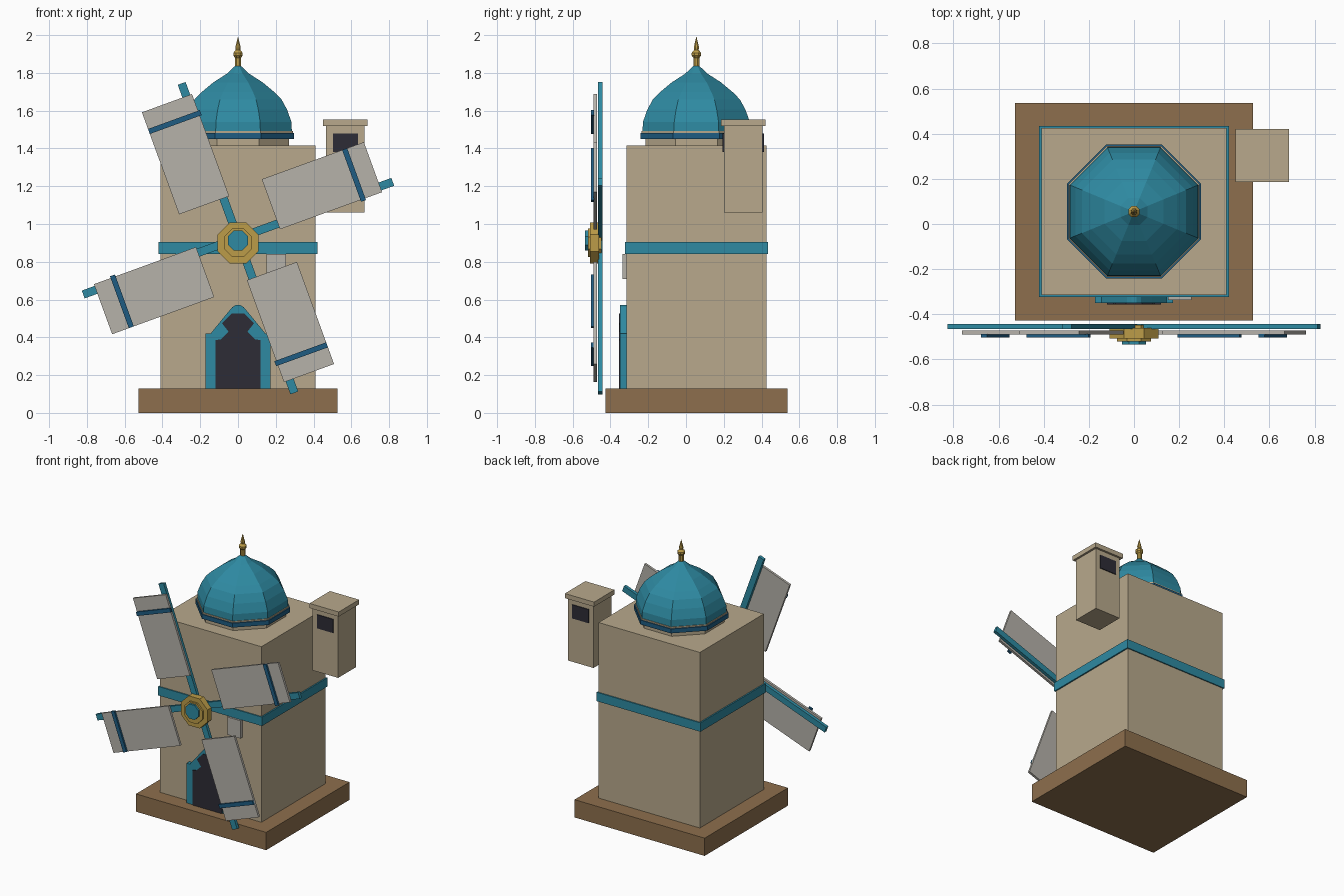
import bpy, bmesh, math
from mathutils import Matrix

old = bpy.data.objects.get("Cube")
if old:
    bpy.data.objects.remove(old, do_unlink=True)


def material(name, r, g, b):
    """Flat material from display values, stored as linear."""
    col = [((c / 255 + 0.055) / 1.055) ** 2.4 for c in (r, g, b)] + [1]
    m = bpy.data.materials.new(name)
    m.use_nodes = True
    m.diffuse_color = col
    m.node_tree.nodes["Principled BSDF"].inputs["Base Color"].default_value = col
    return m


STONE = material("sandstone", 184, 169, 140)
EARTH = material("brown_earth", 141, 111, 77)
TEAL = material("turquoise", 46, 138, 162)
BLUE = material("deep_blue", 30, 92, 130)
CLOTH = material("grey_canvas", 182, 178, 170)
GOLD = material("gold", 188, 156, 72)
DARK = material("dark_opening", 45, 44, 54)

CY = 0.055          # depth of the tower axis
FRONT = -0.315      # front wall plane


def finish(name, bm, mat, matrix=None):
    if matrix:
        bm.transform(matrix)
    bmesh.ops.recalc_face_normals(bm, faces=bm.faces)
    me = bpy.data.meshes.new(name)
    bm.to_mesh(me)
    bm.free()
    me.materials.append(mat)
    ob = bpy.data.objects.new(name, me)
    bpy.context.collection.objects.link(ob)
    return ob


def box(name, mat, x, y, z, matrix=None):
    """Box from (min, max) ranges."""
    bm = bmesh.new()
    bmesh.ops.create_cube(bm, size=1)
    for v in bm.verts:
        v.co = [(r[0] + r[1]) / 2 + c * (r[1] - r[0]) for c, r in zip(v.co, (x, y, z))]
    return finish(name, bm, mat, matrix)


def lathe(name, mat, profile, matrix, sides=8):
    """Faceted solid from (flat radius, height) pairs, flats facing the axes."""
    bm = bmesh.new()
    rings = []
    for r, z in profile:
        r /= math.cos(math.pi / sides)
        rings.append([bm.verts.new((r * math.cos(a), r * math.sin(a), z))
                      for a in [(i + 0.5) * math.tau / sides for i in range(sides)]])
    for lo, hi in zip(rings, rings[1:]):
        for i in range(sides):
            j = (i + 1) % sides
            bm.faces.new((lo[i], lo[j], hi[j], hi[i]))
    bm.faces.new(rings[0])
    bm.faces.new(rings[-1])
    return finish(name, bm, mat, matrix)


def plate(name, mat, half, y_front, y_back):
    """Upright plate from the right half of a symmetrical outline."""
    outline = half + [(-x, z) for x, z in reversed(half)]
    bm = bmesh.new()
    face = bm.faces.new([bm.verts.new((x, y_front, z)) for x, z in outline])
    out = bmesh.ops.extrude_face_region(bm, geom=[face])["geom"]
    for v in out:
        if isinstance(v, bmesh.types.BMVert):
            v.co.y = y_back
    return finish(name, bm, mat)


def centred(c, h):
    return (c - h, c + h)


# Base, tower and belt
box("base_slab", EARTH, centred(0, 0.527), centred(CY, 0.482), (0, 0.13))
box("tower", STONE, centred(0, 0.41), centred(CY, 0.37), (0.13, 1.415))
box("tower_belt", TEAL, centred(0, 0.42), centred(CY, 0.378), (0.84, 0.905))

# Dome with its drum, bands and finial
axis = Matrix.Translation((0, CY, 0))
lathe("dome_drum", STONE, [(0.27, 1.41), (0.27, 1.45)], axis)
lathe("dome_band", BLUE, [(0.297, 1.45), (0.297, 1.482)], axis)
lathe("dome_ring", STONE, [(0.29, 1.482), (0.29, 1.492)], axis)
lathe("dome", TEAL, [(0.285, 1.492), (0.283, 1.54), (0.26, 1.605), (0.23, 1.66),
                     (0.19, 1.70), (0.13, 1.75), (0.06, 1.795), (0.012, 1.84)], axis)
lathe("finial", GOLD, [(0.016, 1.82), (0.016, 1.88), (0.025, 1.892), (0.025, 1.906),
                       (0.012, 1.922), (0.014, 1.935), (0.001, 1.99)], axis)

# Side turret with openings front and back
TX, TY = 0.568, 0.303
box("turret", STONE, centred(TX, 0.103), centred(TY, 0.103), (1.06, 1.518))
box("turret_cap", STONE, centred(TX, 0.118), centred(TY, 0.118), (1.518, 1.552))
for name, s in (("front", -1), ("back", 1)):
    box(f"turret_{name}_opening", DARK, centred(TX, 0.066),
        centred(TY + s * 0.105, 0.004), (1.38, 1.48))

# Doorway and wall plaque
plate("door_frame", TEAL, [(0.172, 0.13), (0.172, 0.42), (0.145, 0.42),
                           (0.08, 0.50), (0.03, 0.56), (0.01, 0.572)], -0.35, FRONT)
plate("door_opening", DARK, [(0.12, 0.13), (0.12, 0.385), (0.09, 0.39), (0.05, 0.43),
                             (0.085, 0.475), (0.035, 0.525)], -0.356, -0.348)
box("wall_plaque", CLOTH, (0.15, 0.255), (-0.337, FRONT), (0.71, 0.84))

# Four sails: arm, canvas and stripe, turned about the hub
for i in range(4):
    turn = Matrix.Translation((0, 0, 0.925)) @ Matrix.Rotation(
        -math.radians(20 + 90 * i), 4, "Y")
    box(f"sail_arm_{i + 1}", TEAL, (0, 0.872), (-0.465, -0.442), centred(0, 0.022), turn)
    box(f"sail_canvas_{i + 1}", CLOTH, (0.225, 0.80), (-0.489, -0.472), (-0.032, 0.25), turn)
    box(f"sail_stripe_{i + 1}", BLUE, (0.678, 0.706), (-0.502, -0.488), (-0.042, 0.25), turn)

# Hub, with its axis pointing to the front
hub = Matrix.Translation((0, 0, 0.9)) @ Matrix.Rotation(math.pi / 2, 4, "X")
lathe("hub_ring", GOLD, [(0.108, 0.46), (0.108, 0.507)], hub)
lathe("hub_core", GOLD, [(0.075, 0.448), (0.075, 0.52)], hub)
lathe("hub_cap", TEAL, [(0.053, 0.52), (0.053, 0.534)],
      Matrix.Translation((0, 0, 0.012)) @ hub)
